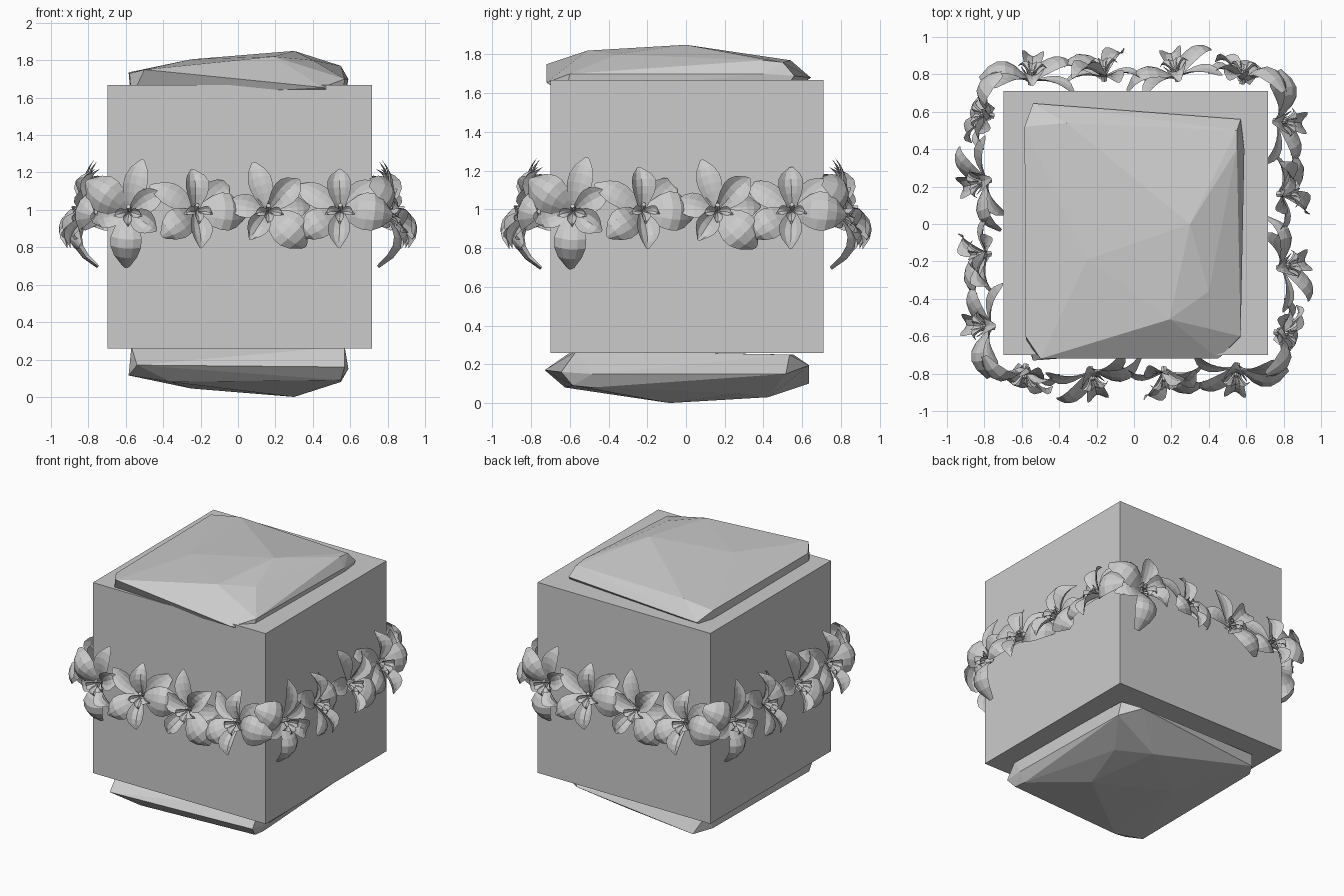
import bpy, bmesh, math
from mathutils import Vector, Matrix

if "Cube" in bpy.data.objects:
    bpy.data.objects.remove(bpy.data.objects["Cube"])


def add_object(name, bm):
    mesh = bpy.data.meshes.new(name)
    bm.normal_update()
    bm.to_mesh(mesh)
    bm.free()
    obj = bpy.data.objects.new(name, mesh)
    bpy.context.collection.objects.link(obj)
    return obj


# Plain central block
bm = bmesh.new()
bmesh.ops.create_cube(bm, size=1, matrix=Matrix.Translation((0.01, 0.005, 0.963))
                      @ Matrix.Diagonal((1.415, 1.412, 1.41, 1)))
add_object("block", bm)

# Faceted stone on top, and the same stone turned over underneath
STONE = [(-0.50, -0.72, 1.75), (-0.58, -0.60, 1.73), (-0.25, -0.19, 1.805),
         (0.19, -0.51, 1.82), (0.30, 0.0, 1.85), (0.40, -0.36, 1.80),
         (0.57, -0.60, 1.70), (0.45, -0.72, 1.655), (0.59, 0.40, 1.70),
         (0.55, 0.40, 1.77), (0.57, 0.56, 1.69), (0.55, 0.50, 1.76),
         (-0.54, 0.645, 1.68), (-0.36, 0.54, 1.77), (-0.585, 0.52, 1.735),
         (-0.57, -0.64, 1.60), (0.56, -0.62, 1.60), (0.57, 0.48, 1.58), (-0.57, 0.50, 1.58)]
bm = bmesh.new()
for p in STONE:
    bm.verts.new(p)
hull = bmesh.ops.convex_hull(bm, input=bm.verts)
bmesh.ops.delete(bm, geom=hull["geom_interior"], context='VERTS')
top = add_object("top_stone", bm)
base = bpy.data.objects.new("bottom_stone", top.data)
base.rotation_euler = (math.pi, 0, 0)
base.location = (0, -0.085, 1.85)
bpy.context.collection.objects.link(base)


def petal(bm, place, angle, length, width, rise, curl, cup):
    """Thin curved petal; rise and curl set how far it leaves the wall."""
    a = math.radians(angle)
    along = Vector((math.cos(a), 0, math.sin(a)))
    side = Vector((-math.sin(a), 0, math.cos(a)))
    out = Vector((0, -1, 0))
    rows, cols = 6, 4
    grid = []
    for i in range(rows + 1):
        u = i / rows
        bulge = math.sin(math.pi * u ** 1.25) ** 0.6 if 0 < u < 1 else 0
        half = width / 2 * max(0.25, bulge)
        row = []
        for j in range(cols + 1):
            v = 2 * j / cols - 1
            height = rise * math.sin(u * 2.2) - curl * u ** 3 + cup * half * v * v
            row.append(bm.verts.new(place @ (along * (0.01 + u * length - 0.012 * v * v)
                                             + side * (half * v) + out * height)))
        grid.append(row)
    for i in range(rows):
        for j in range(cols):
            bm.faces.new((grid[i][j], grid[i + 1][j], grid[i + 1][j + 1], grid[i][j + 1]))


# Petal rows: angle, length, width, rise, curl, cup
SPREAD = [(92, .22, .13, .07, .03, .7), (148, .27, .13, .03, .04, .3),
          (40, .25, .14, .03, .04, .3), (216, .25, .17, .13, .03, -.4),
          (356, .27, .21, .12, .10, -.4), (270, .21, .12, .09, -.01, .7)]
TILTED = [(106, .27, .13, .04, .02, .3), (45, .23, .14, .08, .03, .6),
          (168, .22, .13, .03, .05, .3), (315, .27, .20, .13, .06, -.4),
          (238, .19, .12, .09, -.02, .7), (8, .22, .13, .03, .05, .3)]
CORNER = [(145, .28, .20, .12, .12, -.5), (76, .28, .13, .05, .03, .3),
          (266, .29, .17, .13, .14, -.4), (28, .20, .13, .06, .03, .5),
          (195, .20, .12, .04, .06, .3), (325, .18, .13, .09, .0, .6)]
# Flower rows: centre, tilt so the lower side leans out, turn to the left, petals
FLOWERS = [((-0.58, -0.77, 0.99), -4, -6, CORNER), ((-0.23, -0.785, 0.99), -13, 14, SPREAD),
           ((0.16, -0.785, 0.99), -10, 4, TILTED), ((0.55, -0.765, 0.99), -13, -4, SPREAD)]


def flower(bm, centre, tilt, turn, petals):
    place = (Matrix.Translation(centre) @ Matrix.Rotation(math.radians(turn), 4, 'Z')
             @ Matrix.Rotation(math.radians(tilt), 4, 'X'))
    for p in petals:
        petal(bm, place, *p)
    # Small lip and column in the middle
    lip = place @ Matrix.Translation((0, -0.02, 0))
    for ang in (200, 270, 340):
        petal(bm, lip, ang, .075, .05, .06, .0, .8)
    bmesh.ops.create_cone(bm, cap_ends=True, segments=6, radius1=.018, radius2=.012, depth=.08,
                          matrix=place @ Matrix.Translation((0, -0.02, 0.01))
                          @ Matrix.Rotation(math.radians(70), 4, 'X'))


# One garland strand per side of the block
bm = bmesh.new()
for spec in FLOWERS:
    flower(bm, *spec)
strand = add_object("flower_strand_front", bm)
for k, name in enumerate(("right", "back", "left"), 1):
    copy = bpy.data.objects.new("flower_strand_" + name, strand.data)
    copy.rotation_euler = (0, 0, k * math.pi / 2)
    bpy.context.collection.objects.link(copy)
